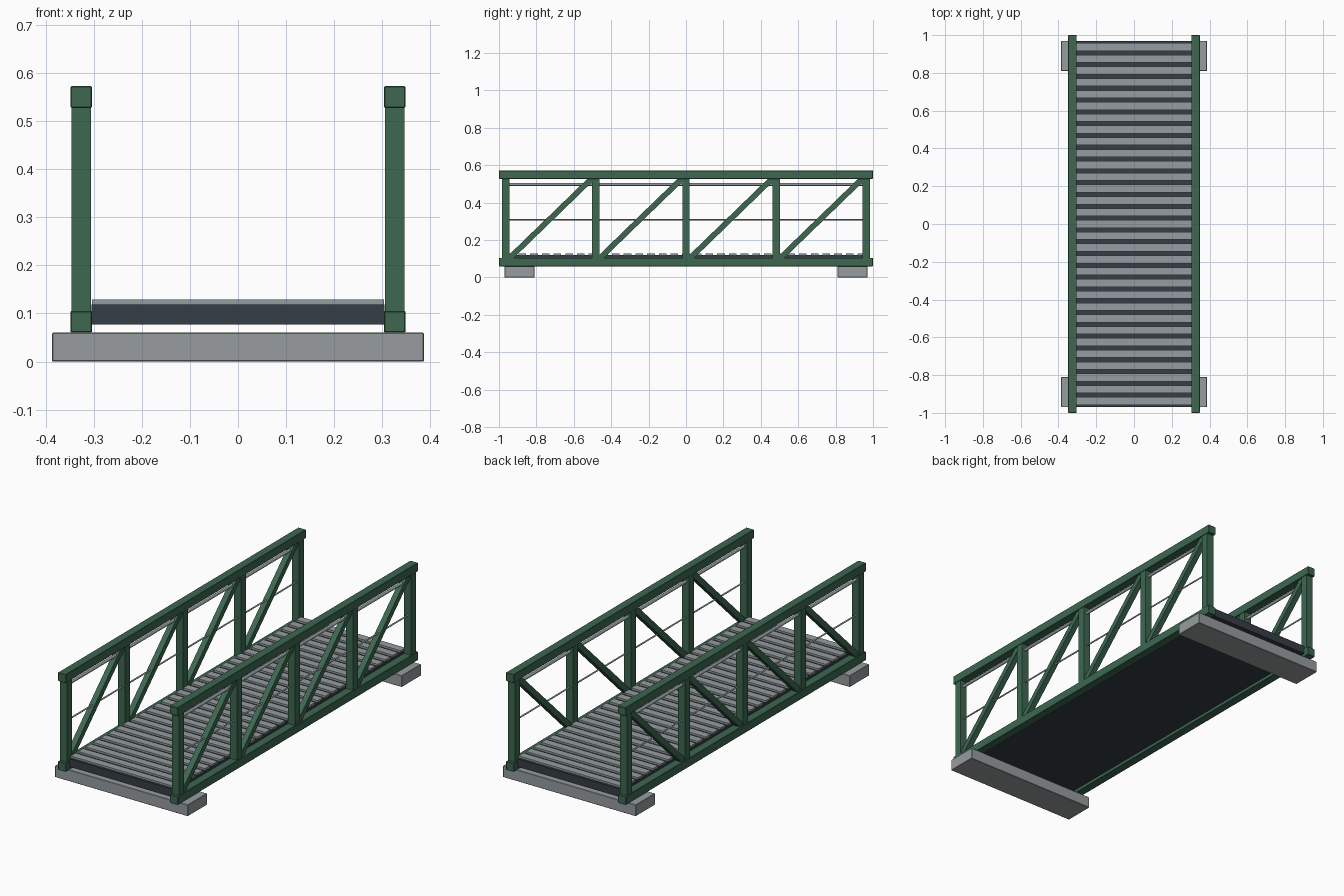
import bpy
from math import atan2, hypot, pi

cube = bpy.data.objects.get("Cube")
if cube:
    bpy.data.objects.remove(cube, do_unlink=True)


def material(name, rgb):
    m = bpy.data.materials.new(name)
    m.use_nodes = True
    m.diffuse_color = (*rgb, 1)
    m.node_tree.nodes["Principled BSDF"].inputs["Base Color"].default_value = (*rgb, 1)
    return m


GREEN = material("green painted steel", (0.047, 0.135, 0.081))
DARK = material("dark deck steel", (0.036, 0.048, 0.060))
PLANK = material("grey planking", (0.30, 0.335, 0.35))
CONCRETE = material("concrete", (0.31, 0.335, 0.345))


def box(name, center, size, mat, bevel=0.0, tilt=0.0):
    bpy.ops.mesh.primitive_cube_add(size=1, location=center, rotation=(tilt, 0, 0))
    o = bpy.context.object
    o.name = name
    o.scale = size
    bpy.ops.object.transform_apply(location=False, rotation=False, scale=True)
    o.data.materials.append(mat)
    if bevel:
        b = o.modifiers.new("soft edges", "BEVEL")
        b.width = bevel
        b.segments = 1
    return o


def rail(name, x, z, radius, length):
    bpy.ops.mesh.primitive_cylinder_add(vertices=12, radius=radius, depth=length,
                                        location=(x, 0, z), rotation=(pi / 2, 0, 0))
    o = bpy.context.object
    o.name = name
    o.data.materials.append(PLANK)
    bpy.ops.object.shade_smooth_by_angle()


TRUSS_X = 0.326
CHORD = 0.045
LOW, HIGH = 0.0825, 0.55      # chord centre heights
END = 0.965                   # outermost post centres
PANELS = 4
step = 2 * END / PANELS

# Side trusses
for side, sx in (("left", 1), ("right", -1)):
    x = sx * TRUSS_X
    box(f"{side}_bottom_chord", (x, 0, LOW), (CHORD, 2, CHORD), GREEN, 0.002)
    box(f"{side}_top_chord", (x, 0, HIGH), (CHORD, 2, CHORD), GREEN, 0.002)
    for i in range(PANELS + 1):
        box(f"{side}_post_{i + 1}", (x, -END + i * step, (LOW + HIGH) / 2),
            (0.041, 0.04, HIGH - LOW), GREEN)
    # Diagonals all rise towards the back
    for i in range(PANELS):
        box(f"{side}_diagonal_{i + 1}", (x, -END + (i + 0.5) * step, (LOW + HIGH) / 2),
            (0.03, hypot(step, HIGH - LOW) - 0.02, 0.03), GREEN,
            tilt=atan2(HIGH - LOW, step))
    rail(f"{side}_handrail", x, 0.498, 0.008, 2 * END)
    rail(f"{side}_middle_rail", x, 0.31, 0.004, 2 * END)

# Deck slab and cross planks
box("deck_slab", (0, 0, 0.098), (0.61, 1.94, 0.042), DARK)
for i in range(31):
    box(f"deck_plank_{i + 1}", (0, (i - 15) * 0.0625, 0.1235), (0.608, 0.041, 0.011), PLANK)

# Concrete bearings at both ends
for end, sy in (("front", -1), ("back", 1)):
    box(f"{end}_bearing_block", (0, sy * 0.89, 0.03), (0.774, 0.16, 0.06), CONCRETE, 0.002)
